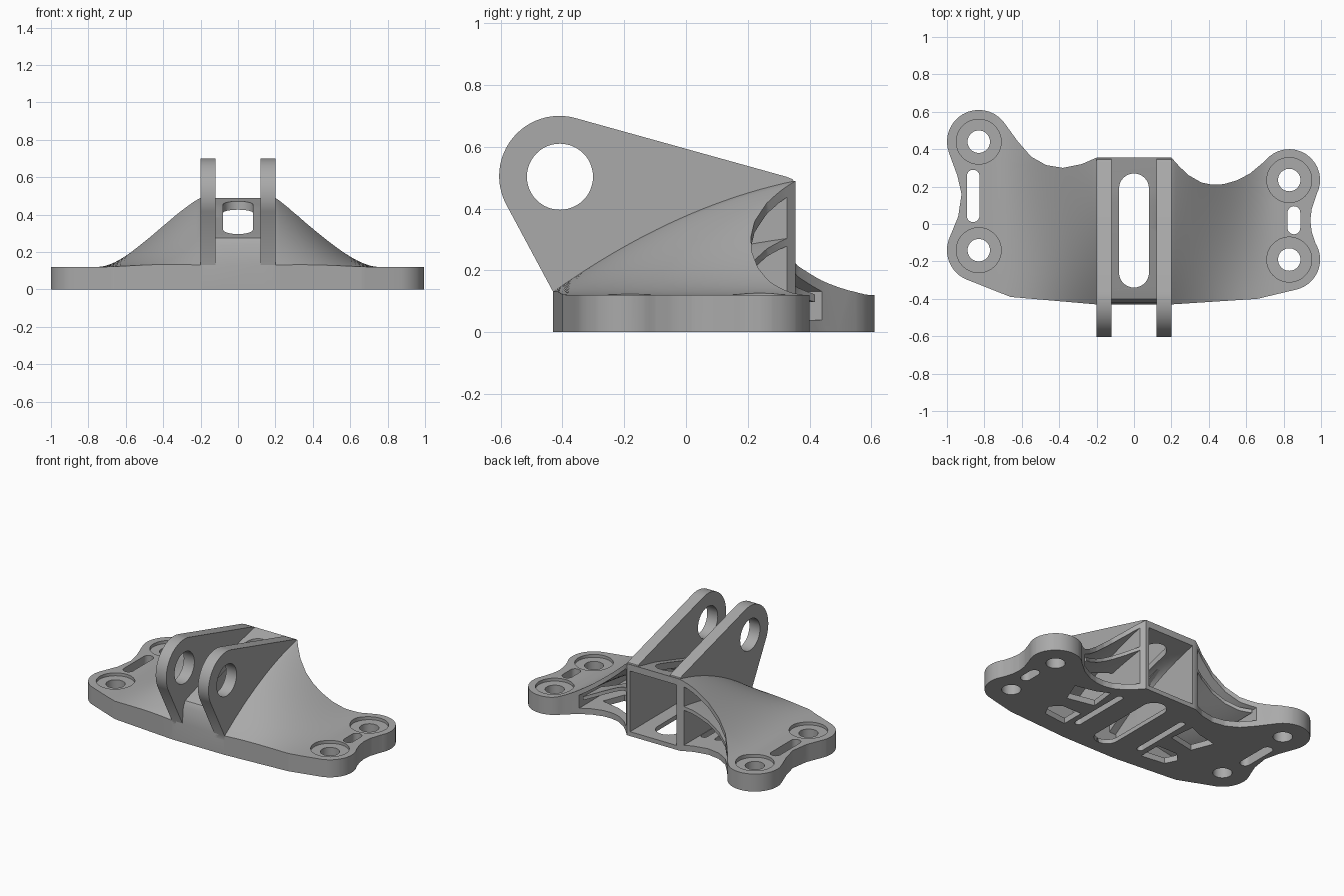
import bpy, bmesh, math

if "Cube" in bpy.data.objects:
    bpy.data.objects.remove(bpy.data.objects["Cube"])

metal = bpy.data.materials.new("plain grey metal")
metal.use_nodes = True
GREY = (0.4, 0.4, 0.4, 1)
metal.diffuse_color = GREY
metal.node_tree.nodes["Principled BSDF"].inputs["Base Color"].default_value = GREY


def make(name, bm):
    bmesh.ops.recalc_face_normals(bm, faces=bm.faces)
    mesh = bpy.data.meshes.new(name)
    bm.to_mesh(mesh)
    bm.free()
    mesh.materials.append(metal)
    ob = bpy.data.objects.new(name, mesh)
    bpy.context.collection.objects.link(ob)
    return ob


def prism(name, pts, lo, hi, axis="z"):
    """Extrude a flat outline along z or x."""
    bm = bmesh.new()
    place = (lambda p, d: (p[0], p[1], d)) if axis == "z" else (lambda p, d: (d, p[0], p[1]))
    face = bm.faces.new([bm.verts.new(place(p, lo)) for p in pts])
    ext = bmesh.ops.extrude_face_region(bm, geom=[face])
    step = place((0, 0), hi - lo)
    bmesh.ops.translate(bm, verts=[v for v in ext["geom"] if isinstance(v, bmesh.types.BMVert)], vec=step)
    return make(name, bm)


def slab(name, xs, ys, top, bottom):
    """Closed solid between two height functions."""
    bm = bmesh.new()
    nx, ny = len(xs), len(ys)
    layers = [[[bm.verts.new((x, y, f(x, y))) for y in ys] for x in xs] for f in (bottom, top)]
    for g in layers:
        for i in range(nx - 1):
            for j in range(ny - 1):
                bm.faces.new((g[i][j], g[i + 1][j], g[i + 1][j + 1], g[i][j + 1]))
    ring = [(i, 0) for i in range(nx)] + [(nx - 1, j) for j in range(1, ny)]
    ring += [(i, ny - 1) for i in range(nx - 2, -1, -1)] + [(0, j) for j in range(ny - 2, 0, -1)]
    lo, hi = layers
    for (a, b), (c, d) in zip(ring, ring[1:] + ring[:1]):
        bm.faces.new((lo[a][b], lo[c][d], hi[c][d], hi[a][b]))
    return make(name, bm)


def combine(ob, cutter, op="DIFFERENCE"):
    """Apply a boolean and discard the cutter."""
    mod = ob.modifiers.new("cut", "BOOLEAN")
    mod.operation, mod.object, mod.solver = op, cutter, "EXACT"
    bpy.context.view_layer.update()
    mesh = bpy.data.meshes.new_from_object(ob.evaluated_get(bpy.context.evaluated_depsgraph_get()))
    ob.modifiers.clear()
    ob.data = mesh
    bpy.data.objects.remove(cutter)


def arc(cx, cy, r, a, b, n=16):
    return [(cx + r * math.cos(math.radians(a + (b - a) * i / n)),
             cy + r * math.sin(math.radians(a + (b - a) * i / n))) for i in range(n + 1)]


def circle(cx, cy, r):
    return arc(cx, cy, r, 0, 352.5, 47)


def stadium(cx, y0, y1, r):
    return arc(cx, y1 - r, r, 0, 180) + arc(cx, y0 + r, r, 180, 360)


def span(a, b, n):
    return [a + (b - a) * i / n for i in range(n + 1)]


def follow(pts, v):
    """Piecewise-linear lookup."""
    if v <= pts[0][0]:
        return pts[0][1]
    for (a, p), (b, q) in zip(pts, pts[1:]):
        if v <= b:
            return p + (q - p) * (v - a) / (b - a)
    return pts[-1][1]


def ridge(y):
    s = min(max((y + 0.43) / 0.785, 0), 1)
    return 0.13 + 0.36 * (1.55 * s - 0.55 * s * s)


WEB = [(-0.43, 0.13), (-0.42, 0.24), (-0.40, 0.275), (-0.36, 0.29), (-0.1, 0.37), (0.15, 0.445), (0.355, 0.49)]


def surface(x, y):
    x = abs(x)
    if x < 0.16:
        return follow(WEB, y)
    t = min(max((x - 0.2) / 0.56, 0), 1)
    return 0.12 + (ridge(y) - 0.12) * (1 - t) ** 2 * (1 + 1.35 * t)


def outline(name):
    right = [(0.2, -0.43), (0.66, -0.4)] + arc(0.83, -0.19, 0.165, -75, 32)
    right += [(0.95, -0.04), (0.943, 0.02), (0.95, 0.08)] + arc(0.83, 0.235, 0.165, -28, 142)
    right += [(0.62, 0.27), (0.55, 0.233), (0.48, 0.213), (0.42, 0.21), (0.36, 0.222),
              (0.29, 0.262), (0.24, 0.31), (0.2, 0.355)]
    left = [(-0.2, 0.355), (-0.28, 0.32), (-0.38, 0.3), (-0.47, 0.315), (-0.55, 0.36), (-0.62, 0.44)]
    left += arc(-0.83, 0.44, 0.17, 40, 200) + [(-0.945, 0.26), (-0.922, 0.16), (-0.94, 0.04)]
    left += arc(-0.83, -0.14, 0.17, 160, 245) + [(-0.66, -0.39), (-0.2, -0.43)]
    return prism(name, right + left, -0.2, 0.9)


# Base with sweeping flanks
half = [0.14, 0.18] + span(0.2, 0.78, 24) + [1.1]
xs = [-x for x in reversed(half)] + half
ys = [-0.7, -0.43, -0.42, -0.4, -0.36] + span(-0.32, 0.355, 18) + [0.7]
body = slab("bracket_body", xs, ys, surface, lambda x, y: 0)
combine(body, outline("trim"), "INTERSECT")

# Hollow centre box
inner_y = [-0.38, -0.36] + span(-0.32, 0.355, 12) + [0.7]
combine(body, slab("box_hollow", [-0.175, -0.14, 0.14, 0.175], inner_y,
                   lambda x, y: surface(x, y) - 0.045, lambda x, y: 0.03))

# Hollow flanks, floor pockets and floor slots
for s in (-1, 1):
    fx = sorted(s * x for x in span(0.225, 0.62, 14))
    combine(body, slab("flank_hollow", fx, span(-0.32, 0.355, 12) + [0.7],
                       lambda x, y: surface(x, y) - 0.035, lambda x, y: 0.04))
    pockets = ([(0.31, -0.01), (0.5, -0.05), (0.56, 0.1), (0.42, 0.13), (0.33, 0.17)],
               [(0.31, -0.3), (0.48, -0.28), (0.52, -0.2), (0.46, -0.14), (0.31, -0.14)])
    for p in pockets:
        combine(body, prism("pocket", [(s * x, y) for x, y in p], -0.1, 0.06))
    combine(body, prism("floor_slot", stadium(s * 0.25, -0.26, 0.18, 0.022), -0.1, 0.06))
combine(body, prism("centre_slot", stadium(0, -0.34, 0.27, 0.08), -0.1, 0.9))

# Bolt holes with counterbores, and end slots
for x, y in ((-0.83, 0.44), (-0.83, -0.14), (0.83, 0.235), (0.83, -0.19)):
    combine(body, prism("counterbore", circle(x, y, 0.12), 0.1, 0.3))
    combine(body, prism("bolt_hole", circle(x, y, 0.06), -0.1, 0.3))
combine(body, prism("end_slot", stadium(-0.86, 0.01, 0.29, 0.034), -0.1, 0.3))
combine(body, prism("end_slot", stadium(0.855, -0.055, 0.095, 0.034), -0.1, 0.3))
parts = [body]

# Clevis arms with pin holes
for side, s in (("left", 1), ("right", -1)):
    profile = [(-0.43, 0.1), (-0.43, 0.13)] + arc(-0.41, 0.505, 0.195, 207, 75, 24)
    profile += [(0.325, 0.503), (0.345, 0.495), (0.355, 0.475)]
    profile += [(y, ridge(y) - 0.03) for y in span(0.355, -0.38, 14)]
    arm = prism(side + "_arm", profile, *sorted((s * 0.12, s * 0.2)), axis="x")
    combine(arm, prism("pin_hole", circle(-0.408, 0.503, 0.107), -0.5, 0.5, axis="x"))
    parts.append(arm)

    # Curved strut inside the flank
    rx = sorted(s * x for x in span(0.19, 0.6, 14))
    strut = slab(side + "_flank_strut", rx, span(0.06, 0.5, 10),
                 lambda x, y: 0.085 + 0.62 * (surface(x, y) - 0.12),
                 lambda x, y: 0.06 + 0.62 * (surface(x, y) - 0.12))
    combine(strut, outline("trim"), "INTERSECT")
    parts.append(strut)

# Smooth shading with crisp edges
bpy.ops.object.select_all(action="DESELECT")
for ob in parts:
    ob.select_set(True)
bpy.context.view_layer.objects.active = body
bpy.ops.object.shade_smooth_by_angle(angle=math.radians(30))
